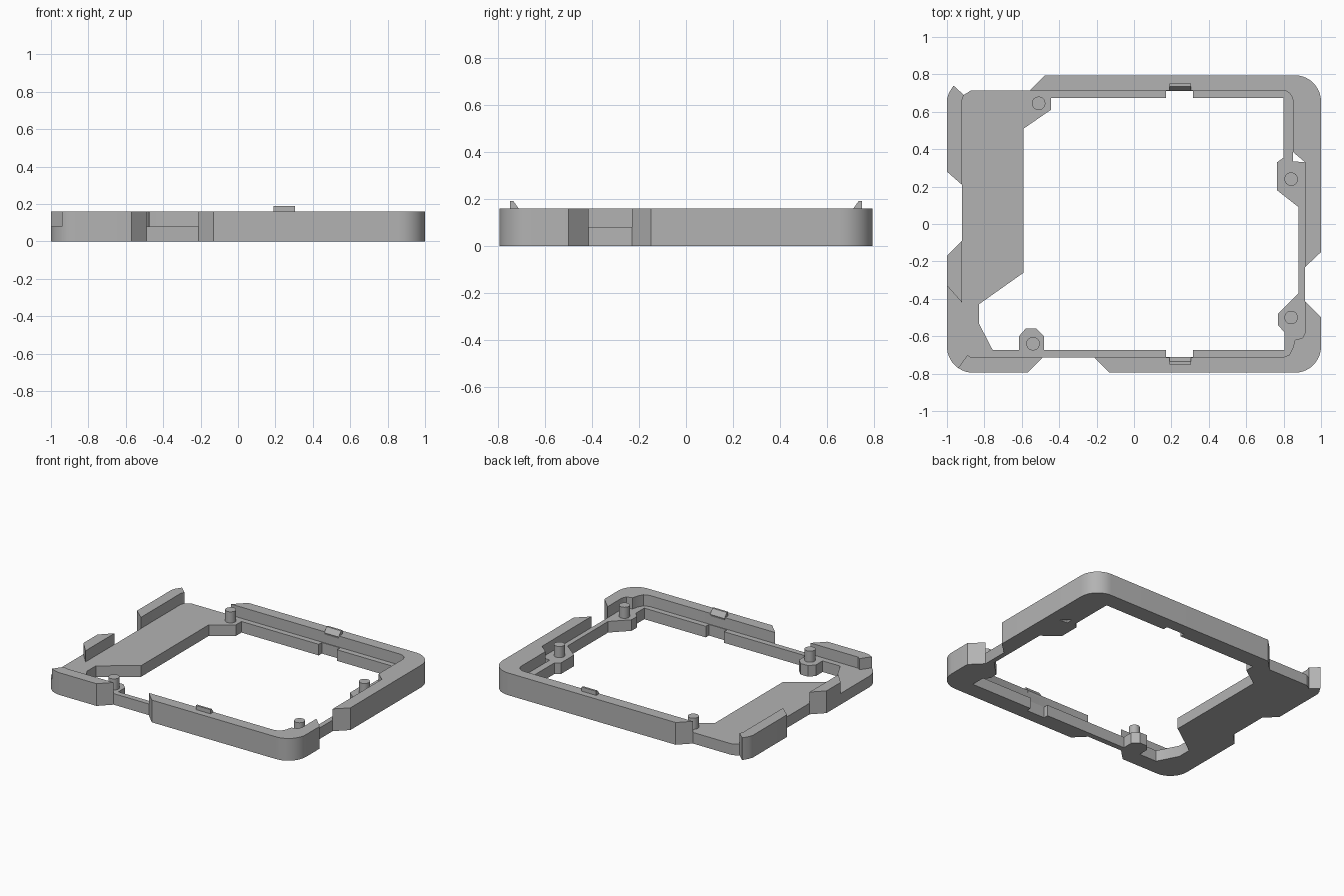
import bpy
import bmesh
from math import cos, sin, radians

default_cube = bpy.data.objects.get("Cube")
if default_cube:
    bpy.data.objects.remove(default_cube, do_unlink=True)

BASE_TOP = 0.08
WALL_TOP = 0.16

grey = bpy.data.materials.new("light grey plastic")
colour = (0.45, 0.45, 0.45, 1)
grey.diffuse_color = colour
grey.use_nodes = True
grey.node_tree.nodes["Principled BSDF"].inputs["Base Color"].default_value = colour


def arc(cx, cy, radius, start, end, steps=10):
    """Points along a rounded corner, in hundredths of a unit."""
    angles = [radians(start + (end - start) * i / steps) for i in range(steps + 1)]
    return [(cx + radius * cos(a), cy + radius * sin(a)) for a in angles]


def finish(name, bm):
    """Turn a bmesh into a named, shaded object."""
    bmesh.ops.recalc_face_normals(bm, faces=bm.faces[:])
    mesh = bpy.data.meshes.new(name)
    bm.to_mesh(mesh)
    bm.free()
    mesh.materials.append(grey)
    obj = bpy.data.objects.new(name, mesh)
    bpy.context.collection.objects.link(obj)
    bpy.ops.object.select_all(action='DESELECT')
    obj.select_set(True)
    bpy.context.view_layer.objects.active = obj
    bpy.ops.object.shade_smooth_by_angle(angle=radians(30))
    return obj


def slab(name, loops, height):
    """Extrude an outline, with optional hole loops, up from the floor."""
    bm = bmesh.new()
    for loop in loops:
        verts = [bm.verts.new((x / 100, y / 100, 0)) for x, y in loop]
        for a, b in zip(verts, verts[1:] + verts[:1]):
            bm.edges.new((a, b))
    bmesh.ops.triangle_fill(bm, edges=bm.edges[:], use_beauty=True, normal=(0, 0, 1))
    result = bmesh.ops.extrude_face_region(bm, geom=bm.faces[:])
    top = [v for v in result["geom"] if isinstance(v, bmesh.types.BMVert)]
    bmesh.ops.translate(bm, verts=top, vec=(0, 0, height))
    return finish(name, bm)


# Inner wall lines shared by the base and the walls
inner_back_right = arc(79, 65.5, 6, 90, 0)
inner_front_right = [(91.5, -58), (90, -61), (86, -62), (85, -66), (83, -70), (79, -71.5)]
inner_front_left = [(-87, -71.5), (-89, -70), (-94, -77)]

# Base: ledge, wide side plate and peg tabs around one big opening
base_outer = (
    [(-87, 71.5)] + inner_back_right
    + [(85, 33.5), (91.5, 33)] + inner_front_right + inner_front_left
    + arc(-86, -65.5, 14, 240, 180)
    + [(-100, -33), (-92, -42), (-92, 66), (-91, 69)]
)
base_opening = [
    # Front ledge with clip notch and peg tab
    (80.5, -67.5), (31.5, -67.5), (31.5, -71), (17, -71), (17, -67.5),
    (-48, -67.5), (-48, -60), (-52, -56), (-58, -56), (-61.5, -60), (-61.5, -67.5),
    # Side plate
    (-75.5, -67.5), (-83, -53), (-83, -43), (-59, -26), (-59, 51),
    # Back ledge
    (-44.5, 61), (-44.5, 67.5), (17, 67.5), (17, 71), (31.5, 71), (31.5, 67.5),
    # Narrow side ledge with two peg tabs
    (80, 67.5), (80, 35.5), (76.5, 33), (76.5, 18), (88, 9), (88, -37),
    (77, -48), (77, -54), (80.5, -58),
]
slab("base_frame", [base_outer, base_opening], BASE_TOP)

# Tall wall sections, separated by the cut-away gaps
back_wall = (
    [(91.5, -23), (100, -15)] + arc(86, 65.5, 14, 0, 90)
    + [(-47.5, 79.5), (-55.5, 71.5)] + inner_back_right + [(85, 38.5), (91.5, 33)]
)
front_wall = (
    [(-21, -71.5), (-13, -79.5)] + arc(86, -65.5, 14, 270, 360)
    + [(100, -50), (91.5, -41.5)] + inner_front_right
)
front_corner_wall = (
    inner_front_left + arc(-86, -65.5, 14, 240, 270)[1:]
    + [(-57, -79.5), (-49, -71.5)]
)
side_wall_back = [(-92, 21), (-100, 28), (-100, 67), (-99, 70), (-96.5, 74),
                  (-91, 69), (-92, 66)]
side_wall_middle = [(-92, -9), (-100, -17), (-100, -33), (-92, -42)]
walls = {
    "back_wall": back_wall,
    "front_wall": front_wall,
    "front_corner_wall": front_corner_wall,
    "side_wall_back": side_wall_back,
    "side_wall_middle": side_wall_middle,
}
for name, outline in walls.items():
    slab(name, [outline], WALL_TOP)

# Locating pegs
pegs = {
    "back_peg": (-0.51, 0.645),
    "side_peg_back": (0.84, 0.24),
    "side_peg_front": (0.84, -0.5),
    "front_peg": (-0.54, -0.64),
}
for name, (x, y) in pegs.items():
    bm = bmesh.new()
    bmesh.ops.create_cone(bm, cap_ends=True, segments=32, radius1=0.036,
                          radius2=0.036, depth=WALL_TOP - BASE_TOP)
    bmesh.ops.translate(bm, verts=bm.verts[:], vec=(x, y, (BASE_TOP + WALL_TOP) / 2))
    finish(name, bm)

# Small snap clips with a sloped inner face, mirrored front to back
clip_profile = [(0.75, 0.15), (0.75, 0.19), (0.735, 0.19), (0.71, 0.155), (0.715, 0.14)]
for name, side in (("back_clip", 1), ("front_clip", -1)):
    bm = bmesh.new()
    face = bm.faces.new([bm.verts.new((0.19, side * y, z)) for y, z in clip_profile])
    result = bmesh.ops.extrude_face_region(bm, geom=[face])
    end = [v for v in result["geom"] if isinstance(v, bmesh.types.BMVert)]
    bmesh.ops.translate(bm, verts=end, vec=(0.115, 0, 0))
    finish(name, bm)
